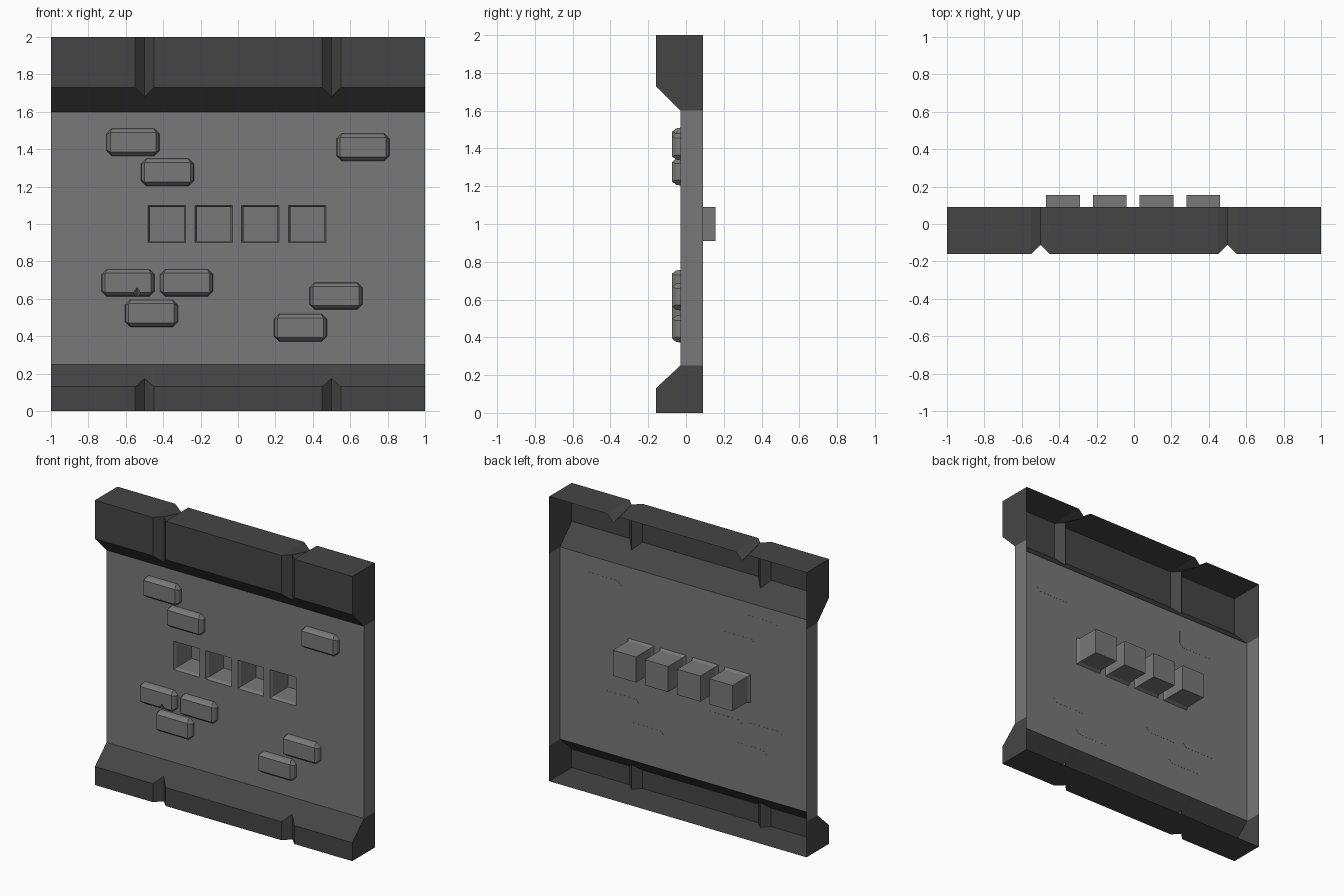
import bpy, bmesh
from mathutils import Matrix

if "Cube" in bpy.data.objects:
    bpy.data.objects.remove(bpy.data.objects["Cube"])

FRONT, WALL, BACK = -0.16, -0.03, 0.09


def material(name, v):
    m = bpy.data.materials.new(name)
    m.diffuse_color = (v, v, v, 1)
    m.use_nodes = True
    m.node_tree.nodes["Principled BSDF"].inputs["Base Color"].default_value = m.diffuse_color
    return m


STONE = material("stone_grey", 0.19)
DARK = material("dark_trim", 0.06)


def finish(name, bm, mat):
    bmesh.ops.remove_doubles(bm, verts=bm.verts, dist=1e-5)
    me = bpy.data.meshes.new(name)
    bm.to_mesh(me)
    bm.free()
    ob = bpy.data.objects.new(name, me)
    bpy.context.collection.objects.link(ob)
    if mat:
        me.materials.append(mat)
    return ob


def bridge(bm, rows, closed=False):
    """Quads between consecutive rows of points; returns the vertex rows."""
    vs = [[bm.verts.new(p) for p in r] for r in rows]
    for a, b in zip(vs, vs[1:]):
        n = len(a)
        for i in range(n if closed else n - 1):
            j = (i + 1) % n
            bm.faces.new((a[i], b[i], b[j], a[j]))
    return vs


# Trim bands: one profile lofted along x, pinched inward at the V grooves
def trim(name, profile, z_inner):
    bm = bmesh.new()
    stations = [(-1, 0)]
    for c in (-0.5, 0.5):
        stations += [(c - 0.05, 0), (c, 0.05), (c + 0.05, 0)]
    stations.append((1, 0))
    vs = bridge(bm, [[(x, y, z) for y, z in profile(d)] for x, d in stations])
    for row, x in ((vs[0], -1), (vs[-1], 1)):
        bm.faces.new(row + [bm.verts.new((x, BACK, z_inner))])
    bmesh.ops.recalc_face_normals(bm, faces=bm.faces)
    return finish(name, bm, DARK)


trim("upper_trim", lambda d: [(BACK, 2 - d), (FRONT + d, 2),
                              (FRONT + d, 1.73 - d), (WALL, 1.6)], 1.6)
trim("lower_trim", lambda d: [(WALL, 0.25), (FRONT + d, 0.13 + d * 0.9),
                              (FRONT + d, 0), (BACK, 0)], 0.25)

# Wall sheet with four square openings, side returns and an open back
centres = [-0.38 + 0.25 * i for i in range(4)]
bm = bmesh.new()
xs = [-1] + [c + s for c in centres for s in (-0.1, 0.1)] + [1]
zs = [0.25, 0.9, 1.1, 1.6]
for i in range(len(xs) - 1):
    for k in range(3):
        if k == 1 and i % 2 == 1:
            continue
        q = [(i, k), (i + 1, k), (i + 1, k + 1), (i, k + 1)]
        bm.faces.new([bm.verts.new((xs[a], WALL, zs[b])) for a, b in q])
for x in (-1, 1):
    q = [(WALL, 0.25), (BACK, 0.25), (BACK, 1.6), (WALL, 1.6)][::x]
    bm.faces.new([bm.verts.new((x, y, z)) for y, z in q])
finish("wall_panel", bm, STONE)

# Recessed square pockets with a narrow chamfered rim
for n, c in enumerate(centres):
    bm = bmesh.new()
    rings = [[(c + sx * h, y, 1 + sz * h)
              for sx, sz in ((-1, -1), (1, -1), (1, 1), (-1, 1))]
             for h, y in ((0.1, WALL), (0.09, WALL + 0.02), (0.09, 0.155))]
    vs = bridge(bm, rings, True)
    bm.faces.new(vs[-1])
    finish(f"pocket_{n + 1}", bm, STONE)


# Raised bricks: octagonal outline narrowing to a rectangular face
def brick(name, x, z):
    bm = bmesh.new()

    def ring(w, h, c, y):
        corners = ((-1, -1), (1, -1), (1, 1), (-1, 1))
        pts = []
        for i, (sx, sz) in enumerate(corners):
            a = (x + sx * (w - c), y, z + sz * h)
            b = (x + sx * w, y, z + sz * (h - c))
            pts += [b, a] if i % 2 == 0 else [a, b]
        return pts

    vs = bridge(bm, [ring(0.142, 0.073, 0.028, WALL + 0.001),
                     ring(0.138, 0.069, 0.025, -0.053),
                     ring(0.122, 0.052, 0, -0.073)], True)
    bm.faces.new(vs[0])
    bm.faces.new(vs[-1])
    bmesh.ops.remove_doubles(bm, verts=bm.verts, dist=1e-5)
    bmesh.ops.recalc_face_normals(bm, faces=bm.faces)
    return finish(name, bm, STONE)


spots = [(-0.588, 0.685), (-0.561, 1.437), (-0.377, 1.277), (0.668, 1.41),
         (-0.275, 0.685), (-0.463, 0.522), (0.524, 0.615), (0.334, 0.445)]
bricks = [brick(f"brick_{i + 1}", *p) for i, p in enumerate(spots)]

# Small chip in the lower edge of the first brick
bm = bmesh.new()
bmesh.ops.create_cone(bm, cap_ends=True, segments=4, radius1=0.05, radius2=0,
                      depth=0.07, matrix=Matrix.Translation((-0.54, -0.08, 0.635)))
cutter = finish("chip_cutter", bm, None)
cutter.hide_render = True
cutter.hide_set(True)
mod = bricks[0].modifiers.new("chip", 'BOOLEAN')
mod.operation = 'DIFFERENCE'
mod.solver = 'EXACT'
mod.object = cutter
